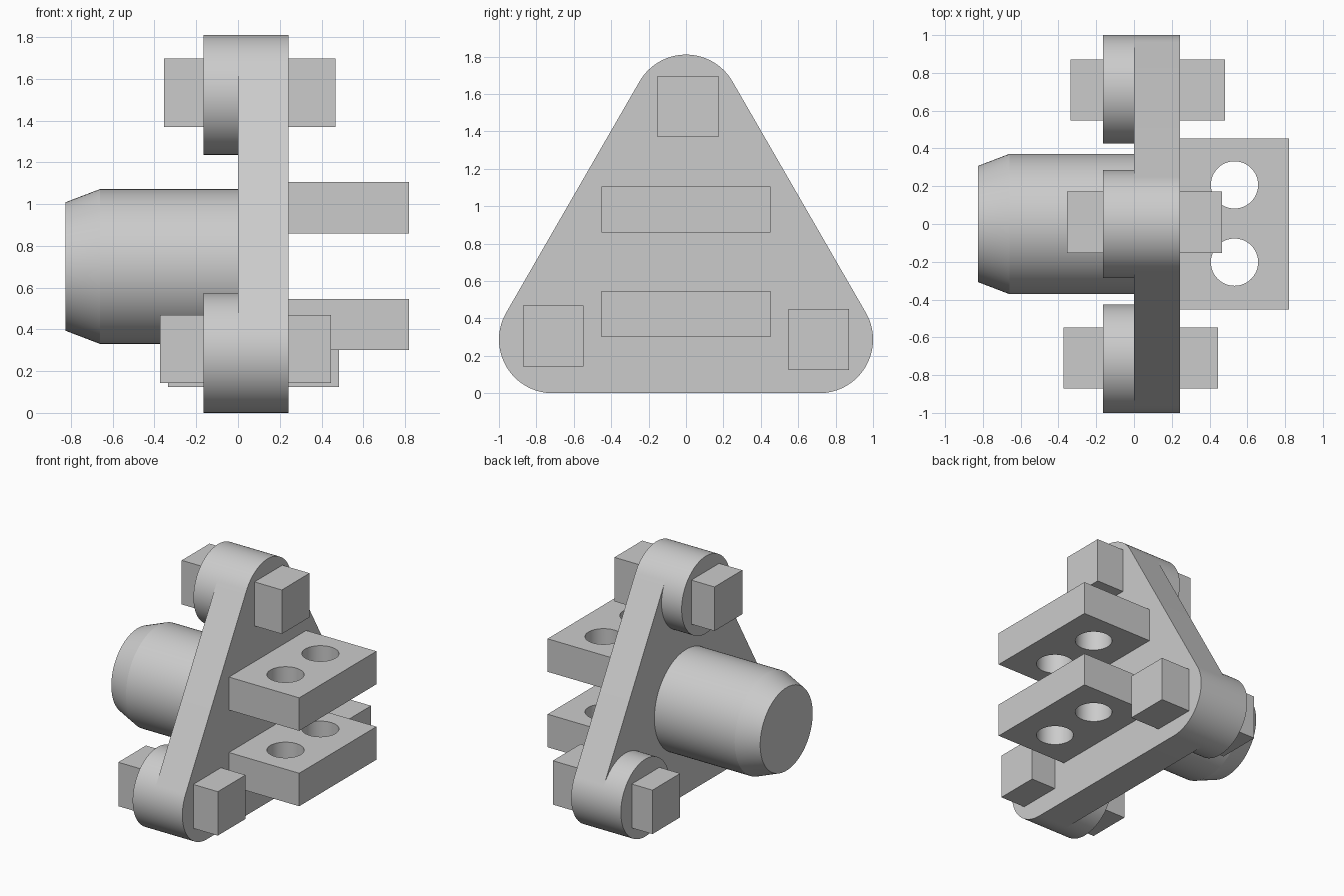
import bpy, bmesh, math
from mathutils import Vector

if "Cube" in bpy.data.objects:
    bpy.data.objects.remove(bpy.data.objects["Cube"])

grey = bpy.data.materials.new("plain_grey")
grey.diffuse_color = (0.6, 0.6, 0.6, 1)
grey.use_nodes = True
grey.node_tree.nodes["Principled BSDF"].inputs["Base Color"].default_value = grey.diffuse_color

R = 0.287                                               # corner radius
CORNERS = [(0.713, R), (0.0, 1.523), (-0.713, R)]       # corner centres (y, z)


def finish(name, bm, smooth=False):
    bmesh.ops.recalc_face_normals(bm, faces=bm.faces)
    mesh = bpy.data.meshes.new(name)
    bm.to_mesh(mesh)
    bm.free()
    mesh.materials.append(grey)
    ob = bpy.data.objects.new(name, mesh)
    bpy.context.collection.objects.link(ob)
    if smooth:
        shade(ob)
    return ob


def shade(ob):
    bpy.ops.object.select_all(action='DESELECT')
    ob.select_set(True)
    bpy.context.view_layer.objects.active = ob
    bpy.ops.object.shade_smooth_by_angle(angle=math.radians(15))


def prism(name, profile, x0, x1):
    """Extrude a closed (y, z) profile along x."""
    bm = bmesh.new()
    face = bm.faces.new([bm.verts.new((x0, y, z)) for y, z in profile])
    ext = bmesh.ops.extrude_face_region(bm, geom=[face])["geom"]
    verts = [v for v in ext if isinstance(v, bmesh.types.BMVert)]
    bmesh.ops.translate(bm, verts=verts, vec=(x1 - x0, 0, 0))
    return finish(name, bm, True)


def box(name, lo, hi):
    lo, hi = Vector(lo), Vector(hi)
    bm = bmesh.new()
    bmesh.ops.create_cube(bm, size=1)
    bmesh.ops.scale(bm, verts=bm.verts, vec=hi - lo)
    bmesh.ops.translate(bm, verts=bm.verts, vec=(lo + hi) / 2)
    return finish(name, bm)


def arc(c, r, start, sweep, n):
    return [(c[0] + r * math.cos(math.radians(start + sweep * i / n)),
             c[1] + r * math.sin(math.radians(start + sweep * i / n))) for i in range(n + 1)]


# Rounded triangular plate
outline = []
for c, start in zip(CORNERS, (-90, 30, 150)):
    outline += arc(c, R, start, 120, 32)
prism("triangle_plate", outline, 0.0, 0.243)

# Round bosses behind the corners
for i, c in enumerate(CORNERS):
    prism(f"corner_boss_{i + 1}", arc(c, R, 0, 360, 96)[:-1], -0.165, 0.0)

# Chamfered hub
bm = bmesh.new()
rings = []
for x, r in ((0.0, 0.371), (-0.66, 0.371), (-0.825, 0.308)):
    rings.append([bm.verts.new((x, y, z)) for y, z in arc((0.0, 0.701), r, 0, 360, 96)[:-1]])
for a, b in zip(rings, rings[1:]):
    for i in range(96):
        j = (i + 1) % 96
        bm.faces.new((a[i], a[j], b[j], b[i]))
bm.faces.new(rings[0])
bm.faces.new(rings[-1])
finish("hub", bm, True)

# Square pins through the corners
box("top_pin", (-0.355, -0.153, 1.37), (0.467, 0.173, 1.697))
box("front_pin", (-0.373, -0.872, 0.142), (0.445, -0.547, 0.468))
box("back_pin", (-0.335, 0.547, 0.124), (0.483, 0.872, 0.45))

# Two lugs, each drilled twice
for name, z0, z1 in (("lower_lug", 0.3, 0.545), ("upper_lug", 0.86, 1.105)):
    lug = box(name, (0.243, -0.453, z0), (0.82, 0.453, z1))
    cutters = []
    for y in (-0.202, 0.207):
        bm = bmesh.new()
        bmesh.ops.create_cone(bm, cap_ends=True, segments=64, radius1=0.125,
                              radius2=0.125, depth=0.6)
        bmesh.ops.translate(bm, verts=bm.verts, vec=(0.532, y, (z0 + z1) / 2))
        cut = finish("hole_cutter", bm)
        cut.hide_render = True
        cutters.append(cut)
        mod = lug.modifiers.new("hole", 'BOOLEAN')
        mod.operation = 'DIFFERENCE'
        mod.solver = 'EXACT'
        mod.object = cut
    bpy.context.view_layer.update()
    drilled = bpy.data.meshes.new_from_object(
        lug.evaluated_get(bpy.context.evaluated_depsgraph_get()))
    lug.modifiers.clear()
    lug.data = drilled
    for cut in cutters:
        bpy.data.objects.remove(cut)
    shade(lug)
